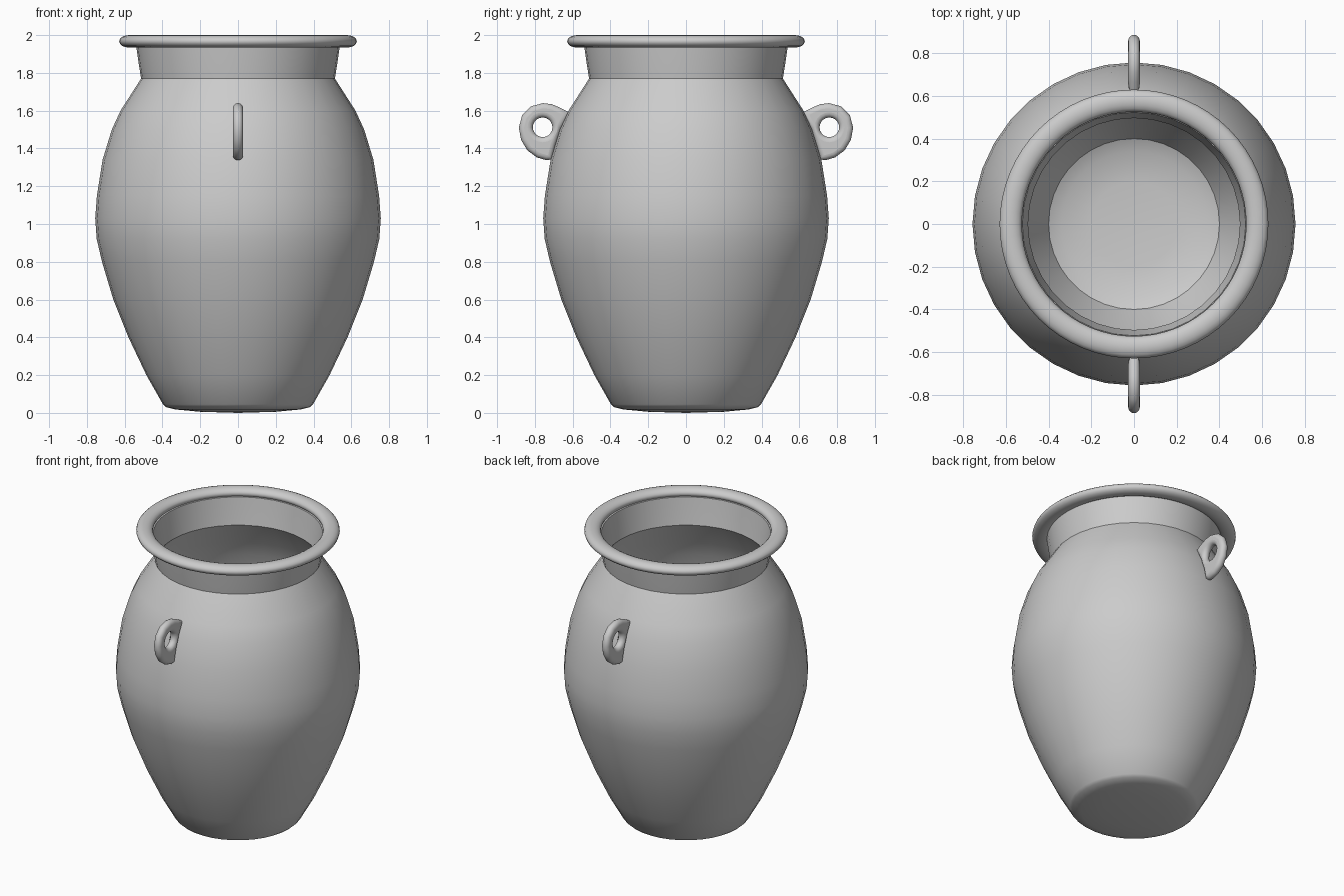
import bpy, bmesh, math
from mathutils import Matrix

if "Cube" in bpy.data.objects:
    bpy.data.objects.remove(bpy.data.objects["Cube"])


def lathe(name, profile, steps, closed=False, angle=35):
    """Revolve an (r, z) profile around the z axis."""
    bm = bmesh.new()
    vs = [bm.verts.new((r, 0, z)) for r, z in profile]
    es = [bm.edges.new(p) for p in zip(vs, vs[1:])]
    if closed:
        es.append(bm.edges.new((vs[-1], vs[0])))
    bmesh.ops.spin(bm, geom=vs + es, cent=(0, 0, 0), axis=(0, 0, 1),
                   angle=2 * math.pi, steps=steps)
    bmesh.ops.remove_doubles(bm, verts=bm.verts, dist=1e-4)
    bmesh.ops.recalc_face_normals(bm, faces=bm.faces)
    me = bpy.data.meshes.new(name)
    bm.to_mesh(me)
    bm.free()
    ob = bpy.data.objects.new(name, me)
    bpy.context.collection.objects.link(ob)
    smooth(ob, angle)
    return ob


def smooth(ob, angle):
    bpy.ops.object.select_all(action='DESELECT')
    ob.select_set(True)
    bpy.context.view_layer.objects.active = ob
    bpy.ops.object.shade_smooth_by_angle(angle=math.radians(angle))


# Jar body: outer wall up, thin inner wall back down to the floor
wall = [(0.397, 0.045), (0.485, 0.2), (0.58, 0.4), (0.66, 0.6), (0.72, 0.8),
        (0.748, 0.92), (0.756, 1.03), (0.747, 1.15), (0.717, 1.34),
        (0.668, 1.5), (0.622, 1.6), (0.513, 1.77), (0.526, 1.85), (0.54, 1.95)]
base = [(0, 0), (0.2, 0.006), (0.33, 0.018), (0.38, 0.03)]
inner = [(r - 0.017, z) for r, z in reversed(wall[1:])]
floor = [(0.4, 0.07), (0.34, 0.04), (0.2, 0.026), (0, 0.02)]
lathe("jar_body", base + wall + inner + floor, 36)

# Rolled rim
rim = [(0.577 + 0.052 * math.cos(t), 1.967 + 0.033 * math.sin(t))
       for t in (2 * math.pi * i / 16 for i in range(16))]
lathe("rim", rim, 64, closed=True, angle=60)

# Ring handles: rounded plate with a hole, drawn in the (y, z) plane
outline = [(0.618, 1.59), (0.665, 1.615), (0.71, 1.634), (0.757, 1.64),
           (0.82, 1.623), (0.868, 1.575), (0.885, 1.51), (0.873, 1.445),
           (0.84, 1.39), (0.79, 1.353), (0.74, 1.338), (0.708, 1.342),
           (0.69, 1.42), (0.66, 1.505)]
hole = [(0.759 + 0.052 * math.cos(t), 1.512 + 0.052 * math.sin(t))
        for t in (2 * math.pi * i / 20 for i in range(20))]
cu = bpy.data.curves.new("handle", 'CURVE')
cu.dimensions = '2D'
cu.fill_mode = 'BOTH'
cu.bevel_depth = 0.027
cu.bevel_resolution = 4
cu.offset = -0.027
for pts in (outline, hole):
    sp = cu.splines.new('POLY')
    sp.points.add(len(pts) - 1)
    for p, (y, z) in zip(sp.points, pts):
        p.co = (y, z, 0, 1)
    sp.use_cyclic_u = True
temp = bpy.data.objects.new("handle_curve", cu)
bpy.context.collection.objects.link(temp)
deps = bpy.context.evaluated_depsgraph_get()
me = bpy.data.meshes.new_from_object(temp.evaluated_get(deps))
bpy.data.objects.remove(temp)
# curve x, y, z -> world y, z, x
me.transform(Matrix(((0, 0, 1, 0), (1, 0, 0, 0), (0, 1, 0, 0), (0, 0, 0, 1))))
for name, turn in (("back_handle", 0), ("front_handle", math.pi)):
    ob = bpy.data.objects.new(name, me.copy())
    ob.data.transform(Matrix.Rotation(turn, 4, 'Z'))
    bpy.context.collection.objects.link(ob)
    smooth(ob, 50)
